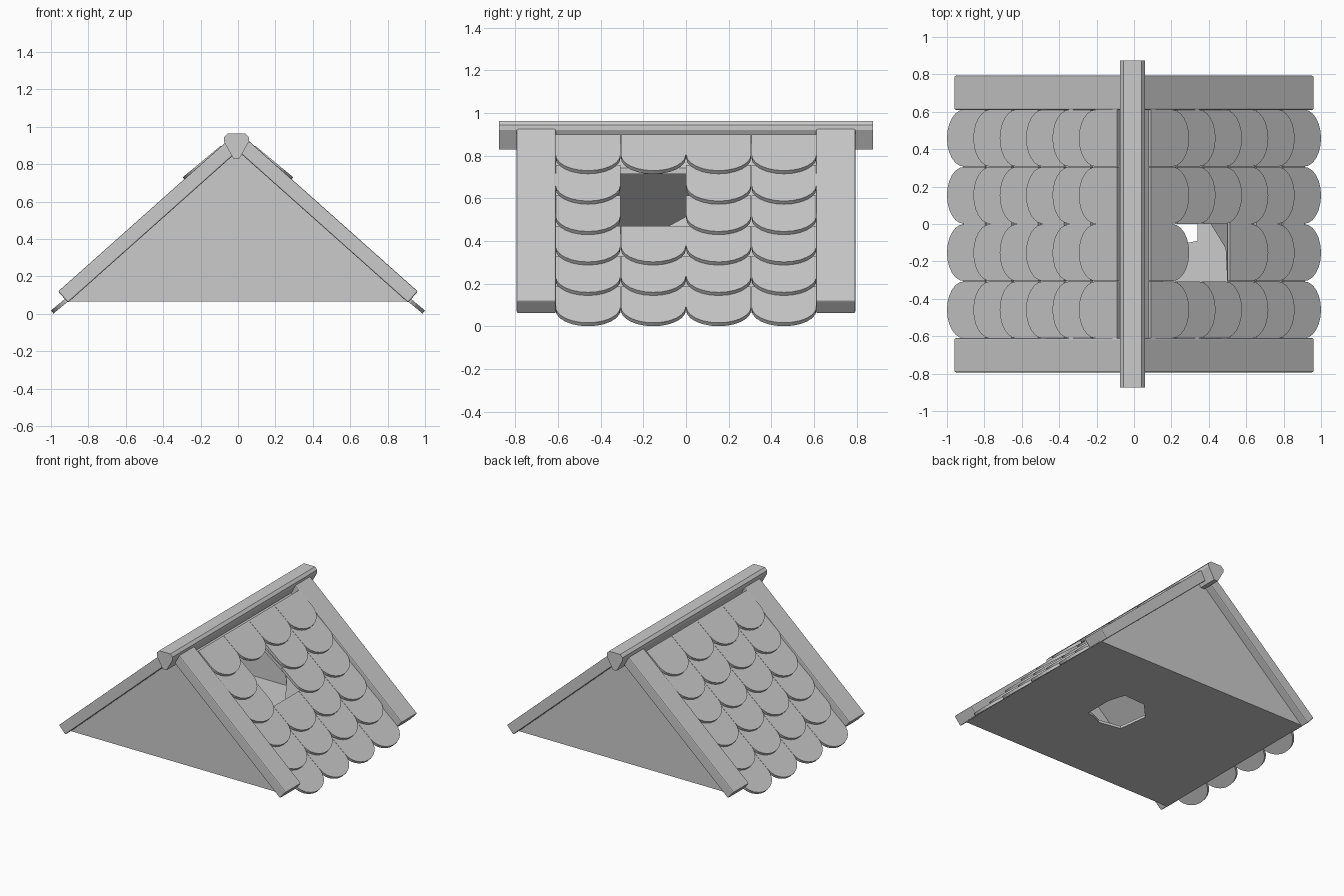
import bpy, bmesh, math
from mathutils import Vector

if "Cube" in bpy.data.objects:
    bpy.data.objects.remove(bpy.data.objects["Cube"])


def prism(name, pts, to3d, lo, hi, bevel=0.0):
    """Extrude a 2D outline between lo and hi; to3d maps (u, v, depth) to space."""
    bm = bmesh.new()
    a = [bm.verts.new(to3d(u, v, lo)) for u, v in pts]
    b = [bm.verts.new(to3d(u, v, hi)) for u, v in pts]
    bm.faces.new(a)
    bm.faces.new(b)
    n = len(pts)
    for i in range(n):
        bm.faces.new((a[i], a[(i + 1) % n], b[(i + 1) % n], b[i]))
    if bevel:
        bmesh.ops.bevel(bm, geom=bm.edges[:], offset=bevel, segments=2,
                        profile=0.5, affect='EDGES')
    bmesh.ops.recalc_face_normals(bm, faces=bm.faces[:])
    me = bpy.data.meshes.new(name)
    bm.to_mesh(me)
    bm.free()
    ob = bpy.data.objects.new(name, me)
    bpy.context.scene.collection.objects.link(ob)
    return ob


def along_y(u, v, d):
    return (u, d, v)


def along_z(u, v, d):
    return (u, v, d)


def cut(target, cutter):
    cutter.hide_render = True
    mod = target.modifiers.new("cut", 'BOOLEAN')
    mod.operation = 'DIFFERENCE'
    mod.solver = 'EXACT'
    mod.object = cutter
    bpy.context.view_layer.objects.active = target
    bpy.ops.object.modifier_apply(modifier=mod.name)
    bpy.data.objects.remove(cutter)


# Hollow gabled shell with a broken hole in the floor and one in the right slope
shell = prism("roof_shell", [(-.915, .065), (.915, .065), (0, .88)], along_y, -.73, .73)
cut(shell, prism("hollow", [(-.86, .085), (.86, .085), (0, .852)], along_y, -.705, .705))
cut(shell, prism("floor_hole", [(.29, -.10), (.34, -.09), (.34, .13), (.30, .26), (.12, .25),
                                (0, .12), (.03, -.11), (.20, -.14)], along_z, -.1, .15))
cut(shell, prism("slope_hole", [(.41, 0), (.49, -.13), (.50, -.33), (.155, -.33),
                                (.155, .03), (.36, .06)], along_z, .3, 1.2))

# Barge boards at both gable ends, on both slopes
board = [(.909, .060), (.962, .119), (.03, .949), (0, .945), (0, .87)]
for side in (-1, 1):
    for end in (-1, 1):
        outline = [(side * x, z) for x, z in board]
        prism("barge_board", outline, along_y, *sorted((end * .61, end * .793)), bevel=.007)

# Ridge beam
prism("ridge_beam", [(-.075, .92), (-.075, .943), (-.055, .963), (.04, .963), (.058, .943),
                     (.058, .92), (.008, .83), (-.025, .83)], along_y, -.875, .875)

# Scalloped shingles: u runs across the slope, v runs up from the tip
PITCH, HALF, DEPTH, LENGTH, THICK = .306, .152, .117, .265, .021
tile = [(HALF, LENGTH), (-HALF, LENGTH)]
for k in range(13):
    t = math.pi * k / 12
    tile.append((-HALF * math.cos(t), DEPTH * (1 - math.sin(t))))
up = Vector((-1, .83)).normalized()
normal = Vector((up.y, -up.x))
missing = {(1, 1, 1), (1, 1, 2)}
for side in (-1, 1):
    for col in range(4):
        yc = (col - 1.5) * PITCH
        for row in range(6):
            if (side, col, row) in missing:
                continue
            tip = Vector((.295 + .141 * row, .730 - .1425 * row))

            def on_slope(u, v, d):
                p = tip + up * v + normal * d
                return (side * p.x, yc + u, p.y)

            prism("shingle", tile, on_slope, -THICK, 0)
